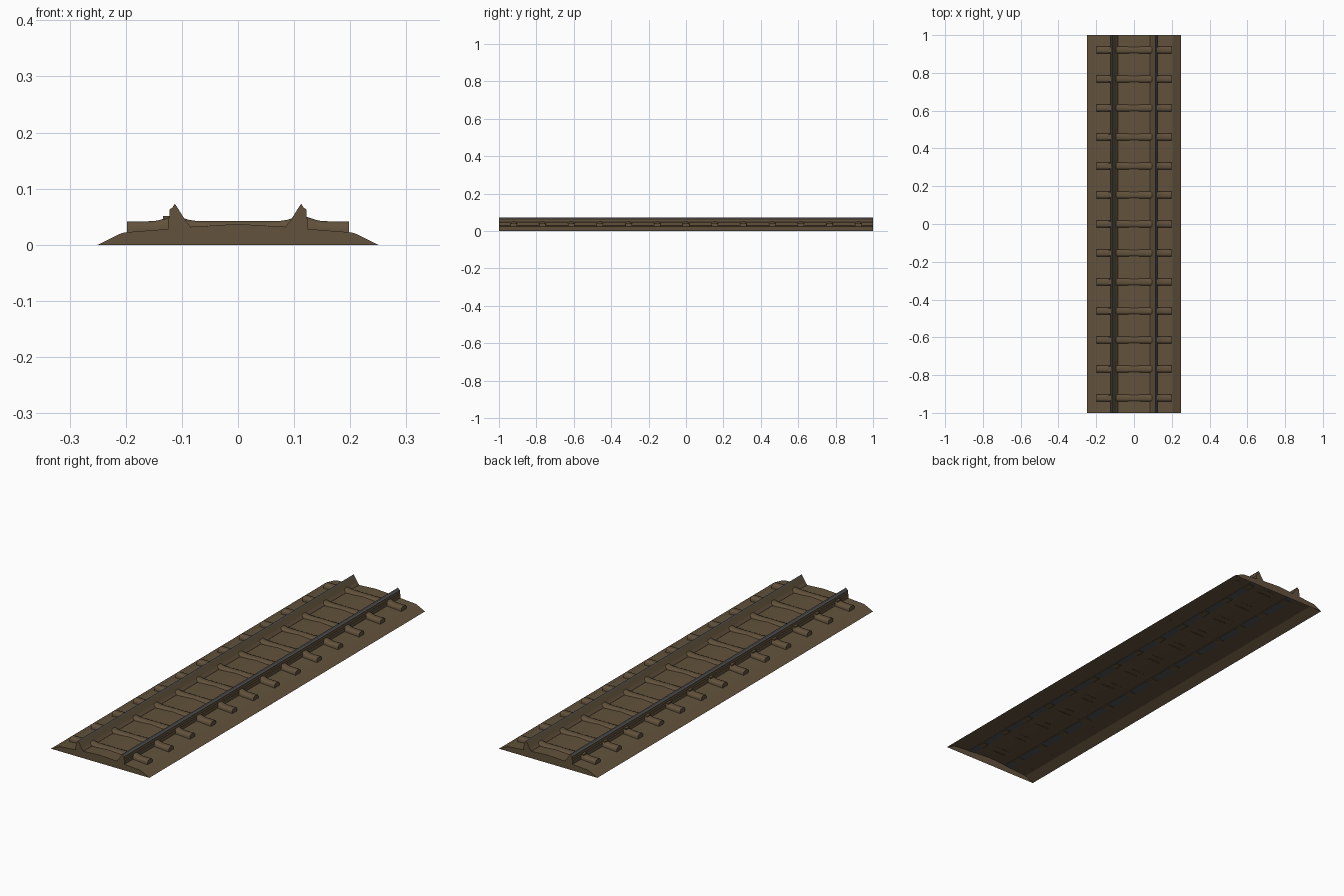
import bpy, bmesh, math

if "Cube" in bpy.data.objects:
    bpy.data.objects.remove(bpy.data.objects["Cube"])


def material(name, rgb):
    m = bpy.data.materials.new(name)
    m.diffuse_color = (*rgb, 1)
    m.use_nodes = True
    m.node_tree.nodes["Principled BSDF"].inputs["Base Color"].default_value = m.diffuse_color
    return m


EARTH = material("brown ballast", (0.122, 0.084, 0.045))
STEEL = material("grey steel", (0.088, 0.086, 0.086))


def finish(name, bm, mats):
    mesh = bpy.data.meshes.new(name)
    bm.to_mesh(mesh)
    bm.free()
    for m in mats:
        mesh.materials.append(m)
    ob = bpy.data.objects.new(name, mesh)
    bpy.context.collection.objects.link(ob)
    return ob


def loft(bm, rings, open_bottom=False):
    """Join rings of points and cap both ends; optionally leave out the
    strip between the last and first point (the underside)."""
    vr = [[bm.verts.new(p) for p in r] for r in rings]
    n = len(vr[0])
    strips = []
    for a, b in zip(vr, vr[1:]):
        for i in range(n):
            j = (i + 1) % n
            f = bm.faces.new((a[i], a[j], b[j], b[i]))
            if i == n - 1:
                strips.append(f)
    bm.faces.new(vr[0])
    bm.faces.new(vr[-1])
    bmesh.ops.recalc_face_normals(bm, faces=bm.faces)
    if open_bottom:
        bmesh.ops.delete(bm, geom=strips, context="FACES_ONLY")


def extrude_y(name, profile, mats, open_bottom=False):
    bm = bmesh.new()
    loft(bm, [[(x, y, z) for x, z in profile] for y in (-1, 1)], open_bottom)
    return finish(name, bm, mats)


# ballast bed: a shell that is open underneath
top = [(0.25, 0), (0.207, 0.021), (0.197, 0.0225), (0.125, 0.028), (0.085, 0.032)]
extrude_y("ballast_bed", top + [(0, 0.037)]
          + [(-x, z) for x, z in reversed(top)], [EARTH], True)


def ground(x):
    """Height of the ballast surface at x."""
    x = abs(x)
    pts = [(0, 0.037)] + top[::-1]
    for (a, za), (b, zb) in zip(pts, pts[1:]):
        if x <= b:
            return za + (zb - za) * (x - a) / (b - a)


# rails: straight outside, sloping inside, grey running head and foot
rail = [(0.124, 0.027), (0.125, 0.045), (0.122, 0.049), (0.122, 0.063),
        (0.117, 0.066), (0.113, 0.073), (0.109, 0.068), (0.094, 0.044),
        (0.085, 0.033), (0.087, 0.030)]
for side, name in ((1, "right_rail"), (-1, "left_rail")):
    ob = extrude_y(name, [(side * x, z) for x, z in rail], [EARTH, STEEL])
    for p in ob.data.polygons:
        if abs(p.normal.y) < 0.5 and (p.center.z > 0.064 or p.normal.z < -0.9):
            p.material_index = 1


# sleepers: rounded timbers that swell up against the rails
def ring(x, y, h):
    half = [(0.018, ground(x)), (0.0175, h - 0.007), (0.014, h - 0.002), (0.007, h)]
    pts = half + [(-a, z) for a, z in reversed(half)]
    return [(x, y + a, z) for a, z in pts]


outer = [(0.198, 0.0415), (0.15, 0.042), (0.138, 0.0445), (0.122, 0.050)]
inner = [(0.097, 0.0475), (0.088, 0.0445), (0.075, 0.0425), (0.045, 0.042)]
centre = inner + [(-x, h) for x, h in reversed(inner)]
left = [(-x, h) for x, h in outer]
for i in range(13):
    y = (i - 6) * 0.1535
    for part, stations in (("right", outer), ("middle", centre), ("left", left)):
        bm = bmesh.new()
        loft(bm, [ring(x, y, h) for x, h in stations], True)
        ob = finish(f"sleeper_{part}_{i + 1}", bm, [EARTH])
        for p in ob.data.polygons:
            p.use_smooth = True
        ob.data.set_sharp_from_angle(angle=math.radians(50))


def block(name, x0, x1, y, w, z0, z1):
    bm = bmesh.new()
    loft(bm, [[(x, y - w, z0), (x, y + w, z0), (x, y + w, z1), (x, y - w, z1)]
              for x in (x0, x1)])
    finish(name, bm, [EARTH])


# clips beside the left rail, and chairs passing beneath both rails
for i in range(13):
    y = (i - 6) * 0.1535
    block(f"rail_clip_{i + 1}", -0.134, -0.122, y, 0.012, 0.03, 0.051)
    for side in (-1, 1):
        block(f"rail_chair_{side}_{i + 1}", side * 0.09, side * 0.121, y, 0.02, 0.0265, 0.034)
